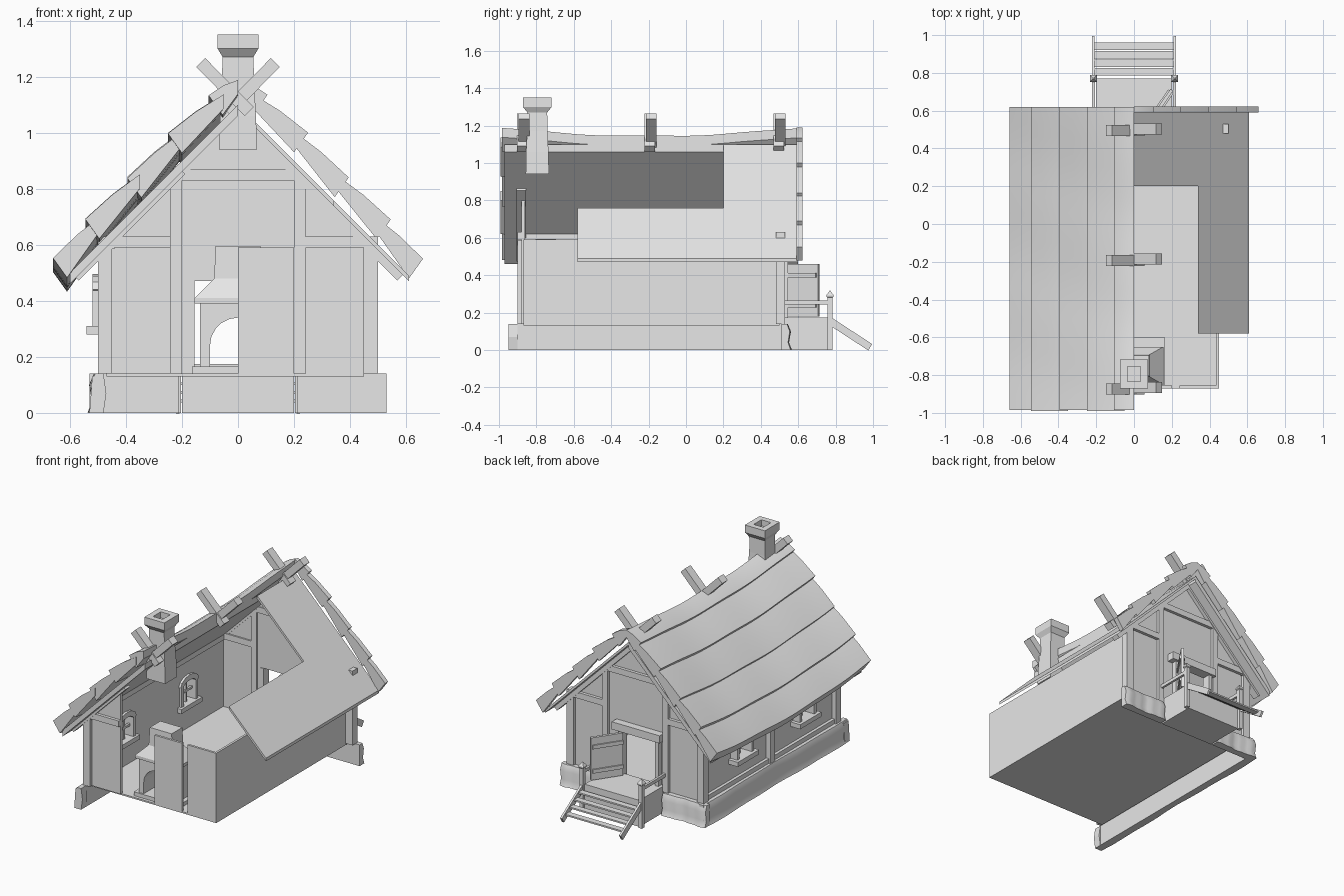
import bpy, bmesh, math
from mathutils import Vector

if "Cube" in bpy.data.objects:
    bpy.data.objects.remove(bpy.data.objects["Cube"])

grey = bpy.data.materials.new("plain_grey")
grey.use_nodes = True
grey.diffuse_color = (0.8, 0.8, 0.8, 1)
grey.node_tree.nodes["Principled BSDF"].inputs["Base Color"].default_value = (0.8, 0.8, 0.8, 1)


def finish(name, bm, smooth=False):
    bmesh.ops.recalc_face_normals(bm, faces=bm.faces)
    mesh = bpy.data.meshes.new(name)
    bm.to_mesh(mesh)
    bm.free()
    mesh.materials.append(grey)
    ob = bpy.data.objects.new(name, mesh)
    bpy.context.collection.objects.link(ob)
    if smooth:
        bpy.ops.object.select_all(action='DESELECT')
        ob.select_set(True)
        bpy.context.view_layer.objects.active = ob
        bpy.ops.object.shade_smooth_by_angle(angle=math.radians(35))
    return ob


def loft(name, profile, stations, place, smooth=False):
    """Sweep a closed 2D profile through stations; place(point, t) gives 3D."""
    bm = bmesh.new()
    rings = [[bm.verts.new(place(p, t)) for p in profile] for t in stations]
    n = len(profile)
    for a, b in zip(rings, rings[1:]):
        for i in range(n):
            bm.faces.new((a[i], a[(i + 1) % n], b[(i + 1) % n], b[i]))
    bm.faces.new(rings[0])
    bm.faces.new(rings[-1])
    return finish(name, bm, smooth)


def box(name, x0, x1, y0, y1, z0, z1):
    return loft(name, [(x0, y0), (x1, y0), (x1, y1), (x0, y1)], (z0, z1),
                lambda p, z: (p[0], p[1], z))


def slab_y(name, outline, y0, y1):
    """Extrude an x-z outline along y."""
    return loft(name, outline, (y0, y1), lambda p, y: (p[0], y, p[1]))


def beam(name, a, b, w, h):
    a, b = Vector(a), Vector(b)
    d = (b - a).normalized()
    side = Vector((0, 0, 1)).cross(d).normalized()
    up = d.cross(side)
    corners = [(-w, -h), (w, -h), (w, h), (-w, h)]
    return loft(name, corners, (a, b),
                lambda p, c: c + side * p[0] / 2 + up * p[1] / 2)


def tapered(name, cx, cy, levels):
    """Square column: levels are (z, half x, half y)."""
    return loft(name, [(-1, -1), (1, -1), (1, 1), (-1, 1)], levels,
                lambda p, l: (cx + p[0] * l[1], cy + p[1] * l[2], l[0]))


# Floor and inner walls
box("floor", -0.47, 0.45, -0.87, 0.5, 0.13, 0.14)
box("right_wall", 0.435, 0.45, -0.87, 0.5, 0.14, 0.59)
box("front_panel_centre", 0, 0.2, -0.87, -0.855, 0.14, 0.59)
box("front_panel_right", 0.24, 0.45, -0.87, -0.855, 0.14, 0.59)
slab_y("front_panel_left", [(-0.47, 0.14), (-0.24, 0.14), (-0.24, 0.84), (-0.47, 0.6)], -0.88, -0.86)
slab_y("back_wall", [(-0.47, 0.14), (-0.16, 0.14), (-0.16, 0.47), (0.09, 0.47), (0.09, 0.14),
                     (0.47, 0.14), (0.47, 0.6), (0, 1.07), (-0.47, 0.6)], 0.49, 0.51)

# Left wall with two window openings
windows = (-0.53, 0.12)
box("left_wall_low", -0.47, -0.45, -0.87, 0.5, 0.14, 0.31)
box("left_wall_high", -0.47, -0.45, -0.87, 0.5, 0.46, 0.62)
edges = [-0.87] + [w + s * 0.065 for w in windows for s in (-1, 1)] + [0.5]
for y0, y1 in zip(edges[::2], edges[1::2]):
    box("left_wall_pier", -0.47, -0.45, y0, y1, 0.31, 0.46)
for w in windows:
    for s in (-1, 1):
        box("window_jamb", -0.52, -0.435, w + s * 0.075 - 0.012, w + s * 0.075 + 0.012, 0.29, 0.45)
    box("window_sill", -0.54, -0.42, w - 0.11, w + 0.11, 0.28, 0.31)
    arch = [(math.cos(math.pi * i / 6), math.sin(math.pi * i / 6)) for i in range(7)]
    head = [(w + 0.095 * c, 0.44 + 0.055 * s) for c, s in arch]
    head += [(w - 0.065 * c, 0.43 + 0.03 * s) for c, s in arch]
    loft("window_head", head, (-0.52, -0.435), lambda p, x: (x, p[0], p[1]))
    box("window_mullion", -0.475, -0.46, w - 0.007, w + 0.007, 0.31, 0.46)
    box("window_bar", -0.475, -0.46, w - 0.07, w + 0.07, 0.375, 0.39)

# Timber frame
for y in (-0.875, -0.19, 0.505):
    box("left_post", -0.5, -0.45, y - 0.025, y + 0.025, 0.14, 0.6)
box("left_sill_beam", -0.49, -0.45, -0.9, 0.53, 0.14, 0.17)
box("left_top_beam", -0.5, -0.44, -0.9, 0.53, 0.585, 0.625)
box("front_beam", -0.5, -0.24, -0.9, -0.86, 0.59, 0.63)
box("back_right_post", 0.45, 0.5, 0.48, 0.53, 0.14, 0.6)
box("back_collar_beam", -0.2, 0.2, 0.48, 0.53, 0.83, 0.87)
for s in (-1, 1):
    x0, x1 = sorted((s * 0.2, s * 0.24))
    box("back_post", x0, x1, 0.48, 0.53, 0.14, 0.85)
    x0, x1 = sorted((s * 0.24, s * 0.5))
    box("back_beam", x0, x1, 0.48, 0.53, 0.59, 0.63)
    beam("back_rafter", (s * 0.58, 0.51, 0.485), (0, 0.51, 1.065), 0.05, 0.035)
beam("front_rafter", (-0.58, -0.88, 0.485), (-0.2, -0.88, 0.865), 0.05, 0.035)

# Doorway and open door
box("door_lintel", -0.2, 0.15, 0.49, 0.56, 0.47, 0.52)
for x in (-0.18, 0.09):
    box("door_jamb", x, x + 0.025, 0.485, 0.545, 0.14, 0.47)
beam("door", (0.085, 0.54, 0.32), (0.2, 0.71, 0.32), 0.018, 0.28)
for z in (0.24, 0.4):
    beam("door_batten", (0.085, 0.54, z), (0.195, 0.703, z), 0.035, 0.025)

# Foundation skirt
skirt = [(0, 0), (0.05, 0), (0.036, 0.04), (0.045, 0.1), (0.03, 0.14), (0, 0.14)]
steps = [i / 14 for i in range(15)]


def wobble(t):
    return 0.008 * math.sin(9 * t) + 0.005 * math.sin(23 * t)


loft("left_foundation", skirt, steps,
     lambda p, t: (-0.48 - p[0] * (1 + 12 * wobble(t)), -0.95 + 1.5 * t, p[1]), True)
for s in (-1, 1):
    loft("back_foundation", skirt, steps,
         lambda p, t: (s * (0.21 + 0.32 * t), 0.51 + p[0] * (1 + 12 * wobble(t)), p[1]), True)
slab_y("front_foundation_end", [(-0.53, 0), (-0.48, 0), (-0.47, 0.07), (-0.48, 0.14), (-0.52, 0.13)], -0.95, -0.9)

# Roof lining: full on the left, cut back on the right
slab_y("left_roof_lining", [(0, 1.1), (-0.6, 0.5), (-0.6, 0.46), (0, 1.06)], -0.97, 0.6)


def slope_place(p, drop):
    return (p[0], p[1], 1.1 - p[0] - drop)


loft("right_roof_lining", [(0, 0.2), (0.34, 0.2), (0.34, -0.58), (0.61, -0.58), (0.61, 0.6), (0, 0.6)],
     (0, 0.02), slope_place)

# Roof courses with a sagging ridge
noses = [(-0.66, 0.55), (-0.545, 0.69), (-0.395, 0.84), (-0.25, 1.0), (-0.105, 1.135)]
tops = [(-0.49, 0.70), (-0.35, 0.85), (-0.2, 1.005), (-0.05, 1.14), (0, 1.19)]


def sag(y):
    return 0.045 * (1 - min(1, ((y + 0.19) / 0.8) ** 2))


for k, ((nx, nz), (tx, tz)) in enumerate(zip(noses, tops)):
    low_x = nx + 0.05
    course = [(nx, nz), (low_x, nz - 0.07), (tx, tz - 0.05), (tx, tz),
              (0.5 * (nx + tx), 0.5 * (nz + tz) + 0.008)]
    ys = [-0.985 + 1.605 * i / 20 for i in range(21)]
    ys[0] -= 0.006 * (k % 2)
    loft("left_roof_course", course, ys,
         lambda p, y: (p[0], y, p[1] - sag(y) + 0.003 * math.sin(11 * y + k)), True)
    loft("right_roof_course_end", course, (0.59, 0.622), lambda p, y: (-p[0], y, p[1]), True)

# Crossed ridge timbers
for y in (-0.87, -0.19, 0.5):
    for s in (-1, 1):
        beam("ridge_timber", (-s * 0.04, y + s * 0.004, 1.075), (s * 0.133, y + s * 0.004, 1.25), 0.058, 0.045)

# Chimney with a hollow cap
tapered("chimney_stack", 0, -0.795, [(0.94, 0.068, 0.062), (1.06, 0.064, 0.06), (1.17, 0.058, 0.054),
                                     (1.27, 0.055, 0.053), (1.3, 0.073, 0.077), (1.31, 0.073, 0.077)])
for s in (-1, 1):
    x0, x1 = sorted((s * 0.035, s * 0.073))
    box("chimney_cap_side", x0, x1, -0.872, -0.718, 1.31, 1.35)
    y0, y1 = sorted((-0.795 + s * 0.04, -0.795 + s * 0.077))
    box("chimney_cap_end", -0.035, 0.035, y0, y1, 1.31, 1.35)

# Fireplace
half = [(0.1 * math.cos(math.pi * i / 10), 0.24 + 0.1 * math.sin(math.pi * i / 10)) for i in range(11)]
slab_y("fireplace_body", [(0.135, 0.16), (0.135, 0.4), (-0.135, 0.4), (-0.135, 0.16), (-0.1, 0.16)]
       + half[::-1] + [(0.1, 0.16)], -0.84, -0.66)
box("hearth", -0.165, 0.165, -0.85, -0.6, 0.14, 0.165)
tapered("fireplace_hood", 0, -0.75, [(0.39, 0.155, 0.1), (0.41, 0.155, 0.1), (0.48, 0.085, 0.06), (0.595, 0.08, 0.055)])

# Back porch, railings and steps
box("porch", -0.2, 0.2, 0.51, 0.77, 0, 0.175)
for s in (-1, 1):
    x = s * 0.215
    tapered("newel_post", x, 0.77, [(0, 0.012, 0.014), (0.28, 0.012, 0.014), (0.285, 0.018, 0.018),
                                    (0.295, 0.018, 0.018), (0.318, 0.002, 0.002)])
    beam("porch_rail", (x, 0.52, 0.255), (x, 0.77, 0.255), 0.015, 0.022)
    beam("stair_stringer", (x, 0.77, 0.155), (x, 0.985, 0.015), 0.014, 0.04)
for i in range(4):
    y = 0.805 + 0.045 * i
    z = 0.14 - 0.031 * i
    box("stair_tread", -0.21, 0.21, y - 0.02, y + 0.02, z - 0.01, z)
